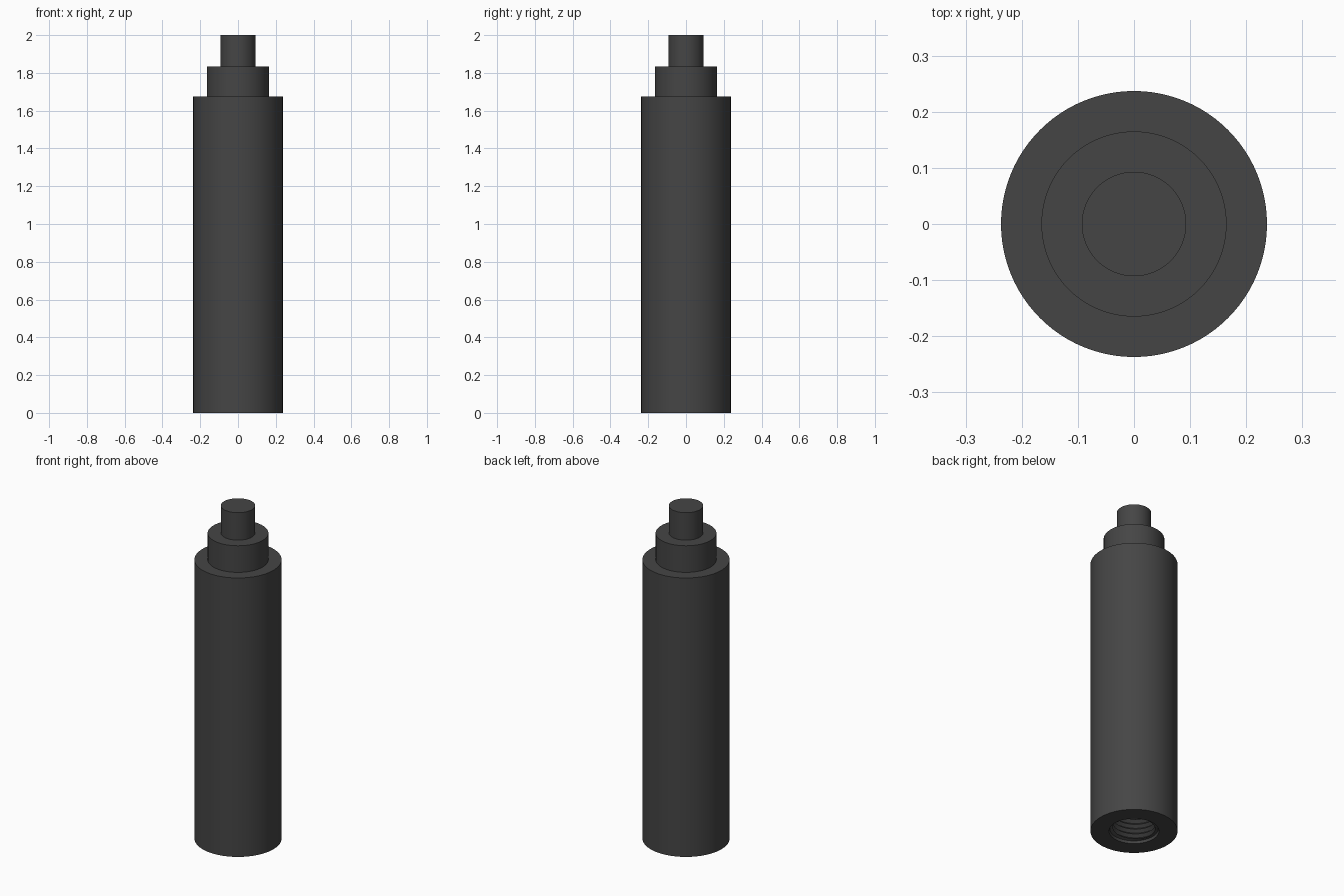
import bpy, bmesh, math

if "Cube" in bpy.data.objects:
    bpy.data.objects.remove(bpy.data.objects["Cube"])

SIDES = 96
MOUTH_R, ROOT_R, CREST_R = 0.136, 0.132, 0.115
Z0, Z1, PITCH = 0.015, 0.36, 0.03

dark = bpy.data.materials.new("dark_grey")
dark.diffuse_color = (0.06, 0.06, 0.06, 1)
dark.use_nodes = True
dark.node_tree.nodes["Principled BSDF"].inputs["Base Color"].default_value = dark.diffuse_color


def finish(name, bm):
    mesh = bpy.data.meshes.new(name)
    bm.to_mesh(mesh)
    bm.free()
    mesh.materials.append(dark)
    obj = bpy.data.objects.new(name, mesh)
    bpy.context.collection.objects.link(obj)
    bpy.ops.object.select_all(action='DESELECT')
    obj.select_set(True)
    bpy.context.view_layer.objects.active = obj
    bpy.ops.object.shade_smooth_by_angle(angle=math.radians(30))
    return obj


def ring(bm, r, z):
    return [bm.verts.new((r * math.cos(2 * math.pi * i / SIDES),
                          r * math.sin(2 * math.pi * i / SIDES), z)) for i in range(SIDES)]


def bridge(bm, a, b):
    for i in range(SIDES):
        j = (i + 1) % SIDES
        bm.faces.new((a[i], a[j], b[j], b[i]))


# Stepped tube: hole mouth, base ring, wall, two shoulders and the tip
bm = bmesh.new()
profile = [(ROOT_R, Z0), (MOUTH_R, 0), (0.237, 0), (0.237, 1.675), (0.165, 1.675),
           (0.165, 1.835), (0.093, 1.835), (0.093, 2.0)]
rings = [ring(bm, r, z) for r, z in profile]
for a, b in zip(rings, rings[1:]):
    bridge(bm, a, b)
bm.faces.new(rings[-1])
finish("stepped_body", bm)

# Helical internal thread, trimmed flat at both ends of the hole
bm = bmesh.new()
rows = int(2 * (Z1 - Z0) / PITCH) + 3
grid = []
for k in range(rows):
    r = CREST_R if k % 2 else ROOT_R
    row = []
    for i in range(SIDES + 1):
        t = i / SIDES
        z = min(max(Z0 + PITCH * (k / 2 - 1 + t), Z0), Z1)
        row.append(bm.verts.new((r * math.cos(2 * math.pi * t), r * math.sin(2 * math.pi * t), z)))
    grid.append(row)
for a, b in zip(grid, grid[1:]):
    for i in range(SIDES):
        bm.faces.new((a[i], b[i], b[i + 1], a[i + 1]))
bmesh.ops.remove_doubles(bm, verts=bm.verts, dist=1e-5)
bmesh.ops.dissolve_degenerate(bm, edges=bm.edges, dist=1e-5)
finish("internal_thread", bm)

# Closed end of the hole
bm = bmesh.new()
bm.faces.new(list(reversed(ring(bm, ROOT_R, Z1))))
finish("hole_end", bm)
